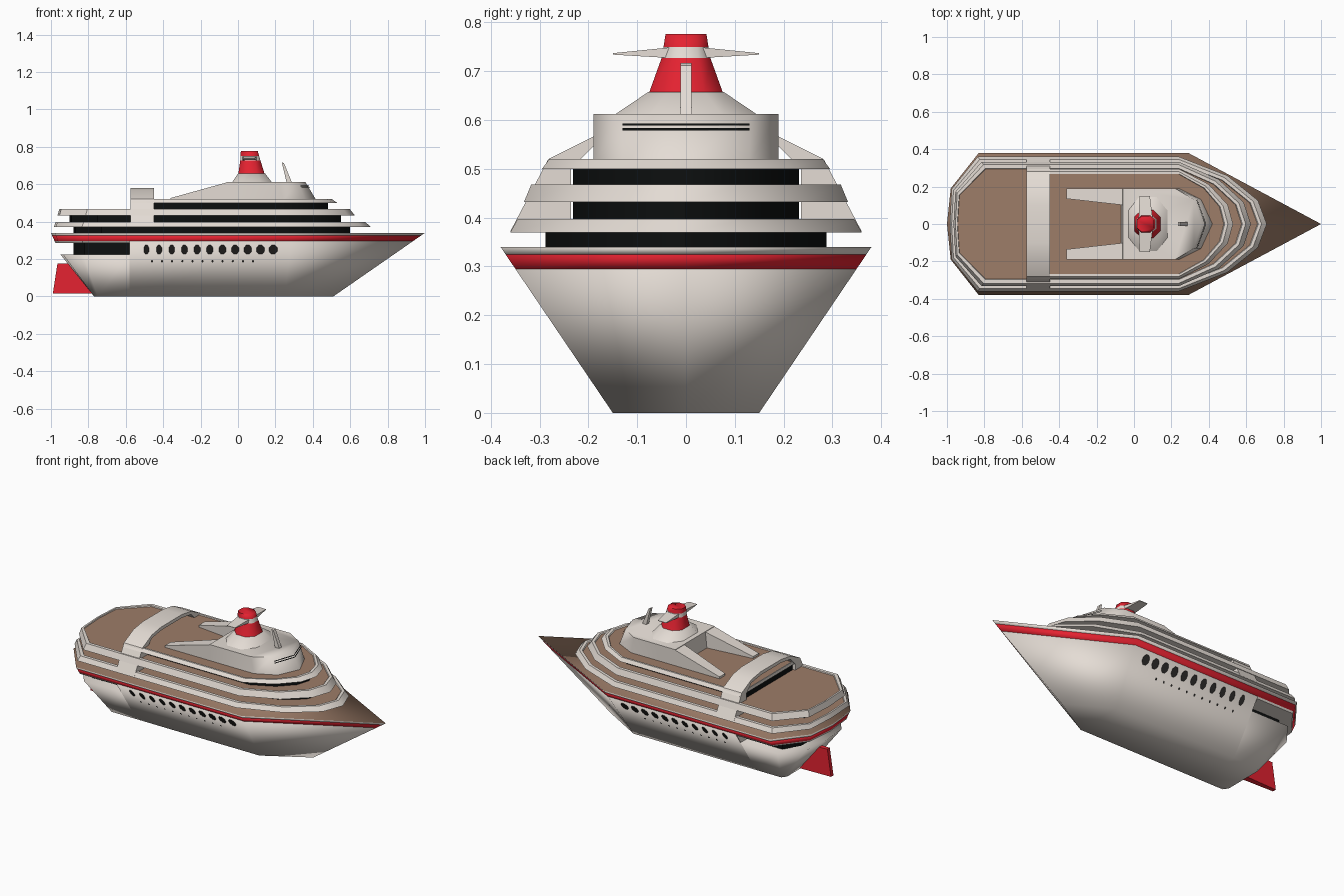
import bpy, bmesh, math

if "Cube" in bpy.data.objects:
    bpy.data.objects.remove(bpy.data.objects["Cube"])

def material(name, r, g, b):
    m = bpy.data.materials.new(name)
    m.diffuse_color = (r, g, b, 1)
    m.use_nodes = True
    m.node_tree.nodes["Principled BSDF"].inputs["Base Color"].default_value = m.diffuse_color
    return m

MATS = [material("warm_white", .78, .72, .665), material("signal_red", .78, .016, .03),
        material("deck_brown", .34, .205, .14), material("black_glass", .004, .005, .005),
        material("dark_porthole", .03, .028, .026)]
WHITE, RED, BROWN, BLACK, DARK = range(5)

def finish(name, bm, recalc=True, angle=35):
    if recalc:
        bmesh.ops.recalc_face_normals(bm, faces=bm.faces)
    me = bpy.data.meshes.new(name)
    bm.to_mesh(me)
    bm.free()
    ob = bpy.data.objects.new(name, me)
    bpy.context.collection.objects.link(ob)
    for m in MATS:
        me.materials.append(m)
    bpy.ops.object.select_all(action='DESELECT')
    ob.select_set(True)
    bpy.context.view_layer.objects.active = ob
    bpy.ops.object.shade_smooth_by_angle(angle=math.radians(angle))
    return ob

def loft(name, rings, bands, bottom=WHITE, top=WHITE, angle=35, skip=None):
    """rings: (z, half outline from bow to stern); mirrored in y, skinned and capped.
    bottom=None leaves the underside open, skip leaves out one side of the outline."""
    bm = bmesh.new()
    loops = []
    for z, half in rings:
        full = half + [(x, -y) for x, y in reversed(half) if y > 1e-6]
        loops.append([bm.verts.new((x, y, z)) for x, y in full])
    n = len(loops[0])
    for a, b, mat in zip(loops, loops[1:], bands):
        for i in range(n):
            j = (i + 1) % n
            if i != skip:
                bm.faces.new((a[i], a[j], b[j], b[i])).material_index = mat
    if bottom is not None:
        bm.faces.new(loops[0]).material_index = bottom
    bm.faces.new(loops[-1]).material_index = top
    return finish(name, bm, angle=angle)

# ---- hull ----
CUT = -.58

def side_y(z):
    return .15 + .23 * z / .34

def fore_half(z):
    t = z / .34
    return [(.51 + .49 * t, 0), (.25 + .04 * t, side_y(z))]

def aft_half(z):
    t = z / .34
    s = -.77 - .8 * z if z <= .225 else -.95 - .05 * (z - .225) / .115
    return [(s + .02 + .15 * t, side_y(z)), (s + .02 * t, .12 + .07 * t), (s, 0)]

fore = lambda z: (z, fore_half(z) + [(CUT, side_y(z))])
aft = lambda z: (z, [(CUT, side_y(z))] + aft_half(z))
whole = lambda z: (z, fore_half(z) + aft_half(z))

loft("fore_hull", [fore(0), fore(.295)], [WHITE], angle=180, skip=2)
loft("aft_hull", [aft(0), aft(.225)], [WHITE], angle=180, skip=6)
loft("aft_overhang", [aft(.285), aft(.295)], [WHITE])
loft("red_stripe", [whole(.295), whole(.325)], [RED], bottom=None, top=RED, angle=180)
loft("main_deck", [whole(.325), whole(.34)], [WHITE], bottom=None, top=BROWN, angle=180)
loft("gallery_bulkhead", [(z, [(CUT + .004, side_y(z) - .003), (CUT, side_y(z) - .003)])
                          for z in (.225, .285)], [WHITE])
loft("stern_gallery", [(z, [(-.575, .24), (-.82, .24), (-.88, .14)]) for z in (.225, .285)], [BLACK])

# ---- superstructure decks ----
def outline(nose, w, stern, cut=False):
    half = [(.24 + (nose - .24) * t, w * f) for t, f in ((1, 0), (.9, .35), (.55, .72), (0, 1))]
    if cut:
        return half + [(stern, w), (stern, 0)]
    return half + [(stern + .14, w), (stern, .52 * w), (stern - .01, 0)]

def deck(name, z0, z1, nose, w, stern, cut=False):
    r = .006 if cut else .01
    lean = 0 if cut else .01
    loft(name, [(z0, outline(nose, w, stern, cut)),
                (z1, outline(nose - .028, w - .015, stern + lean, cut)),
                (z1, outline(nose - .045, w - .015 - 2 * r, stern + lean + r, cut)),
                (z1 - .006, outline(nose - .05, w - .017 - 2 * r, stern + lean + r + .002, cut))],
         [WHITE, WHITE, WHITE], top=BROWN)

deck("first_deck", .37, .397, .71, .36, -.975)
deck("second_deck", .432, .468, .625, .332, -.955)
deck("top_deck", .5, .52, .53, .295, -.57, True)

def glass(name, z0, z1, nose, w, stern, cut=False):
    loft(name, [(z, outline(nose, w, stern, cut)) for z in (z0, z1)], [BLACK], BLACK, BLACK)

glass("lower_windows", .335, .372, .60, .288, -.87)
glass("middle_windows", .39, .434, .55, .232, -.89)
glass("upper_windows", .462, .502, .48, .232, -.56, True)

# ---- arch across the aft deck, its legs filling out to the deck edges ----
bm = bmesh.new()
prof = [(.36, .372), (.282, .52), (.19, .566), (.1, .58)]
path = prof + [(-y, z) for y, z in reversed(prof)]
rows = []
for y, z in path:
    leg = abs(y) > .25
    inner = math.copysign(.236, y) if leg else y
    low = z if z < .4 else z - .02
    rows.append([bm.verts.new(p) for p in ((-.575, y, z), (-.45, y, z),
                                           (-.45, inner, low), (-.575, inner, low))])
for a, b in zip(rows, rows[1:]):
    for i in range(4):
        j = (i + 1) % 4
        bm.faces.new((a[i], a[j], b[j], b[i]))
bm.faces.new(rows[0])
bm.faces.new(rows[-1])
finish("aft_arch", bm)

# ---- upper house with two sloping rear legs ----
front_low, front_high = [(.42, 0), (.36, .13), (.24, .19)], [(.36, 0), (.32, .13), (.22, .19)]
loft("upper_house", [(.512, front_low + [(-.07, .19), (-.07, 0)]),
                     (.612, front_high + [(-.06, .19), (-.06, 0)])], [WHITE], angle=80)

def hexahedron(name, bottom, top, mat=WHITE):
    bm = bmesh.new()
    a, b = ([bm.verts.new(p) for p in ring] for ring in (bottom, top))
    bm.faces.new(a)
    bm.faces.new(b)
    for i in range(4):
        j = (i + 1) % 4
        bm.faces.new((a[i], a[j], b[j], b[i]))
    for f in bm.faces:
        f.material_index = mat
    return finish(name, bm)

for s, tag in ((-1, "right"), (1, "left")):
    foot = [(-.36, .135), (-.36, .19), (-.05, .19), (-.05, .10)]
    hexahedron("house_leg_" + tag, [(x, s * y, .51) for x, y in foot],
               [(x, s * y, z) for (x, y), z in zip(foot, (.526, .526, .612, .612))])

# Two narrow window lines on the house front
bm = bmesh.new()
for zc in (.581, .591):
    cols = []
    for y in (-.13, 0, .13):
        col = []
        for z in (zc - .0022, zc + .0022):
            t = (z - .512) / .1
            base = (.42 - .06 * t) if y == 0 else (.36 - .04 * t)
            col.append(bm.verts.new((base + .006, y, z)))
        cols.append(col)
    for a, b in zip(cols, cols[1:]):
        bm.faces.new((a[0], b[0], b[1], a[1])).material_index = BLACK
finish("house_window_lines", bm, False)

# ---- funnel, its wings and mast ----
def oct_ring(z, x0, x1, w):
    d = (x1 - x0) * .28
    return z, [(x1, .5 * w), (x1 - d, w), (x0 + d, w), (x0, .5 * w)]

loft("funnel_base", [oct_ring(.605, -.035, .185, .155), oct_ring(.657, 0, .145, .078)],
     [WHITE], angle=80)
loft("funnel", [oct_ring(.655, .002, .142, .076), oct_ring(.727, .012, .12, .05),
                oct_ring(.75, .013, .113, .046), oct_ring(.776, .015, .106, .042)],
     [RED, WHITE, RED], top=RED, angle=80)
for s, tag in ((-1, "right"), (1, "left")):
    rings = [[(x, s * y, z) for x, z in ((x0, z0), (x1, z0), (x1, z1), (x0, z1))]
             for y, x0, x1, z0, z1 in ((.03, .025, .1, .727, .749), (.15, .03, .085, .734, .737))]
    hexahedron("funnel_wing_" + tag, *rings)
hexahedron("mast", [(.262, -.012, .6), (.292, -.012, .6), (.292, .012, .6), (.262, .012, .6)],
           [(.234, -.011, .717), (.246, -.011, .712), (.246, .011, .712), (.234, .011, .717)])

# ---- rudder ----
hexahedron("rudder", [(-.99, -.012, .015), (-.72, -.02, .015), (-.72, .02, .015), (-.99, .012, .015)],
           [(-.965, -.012, .177), (-.8, -.02, .177), (-.8, .02, .177), (-.965, .012, .177)], RED)

# ---- portholes on both hull sides ----
bm = bmesh.new()
def porthole(x, z, rx, rz, s):
    ring = []
    for i in range(8):
        a = (i + .5) * math.tau / 8
        zz = z + rz * math.sin(a)
        ring.append(bm.verts.new((x + rx * math.cos(a), s * (side_y(zz) + .004), zz)))
    bm.faces.new(ring if s < 0 else ring[::-1]).material_index = DARK

for s in (-1, 1):
    for i in range(11):
        porthole(-.49 + .0678 * i, .25, .015 + .0009 * i, .026, s)
    for i in range(11):
        porthole(-.46 + .054 * i, .188, .006, .006, s)
finish("portholes", bm, False)
